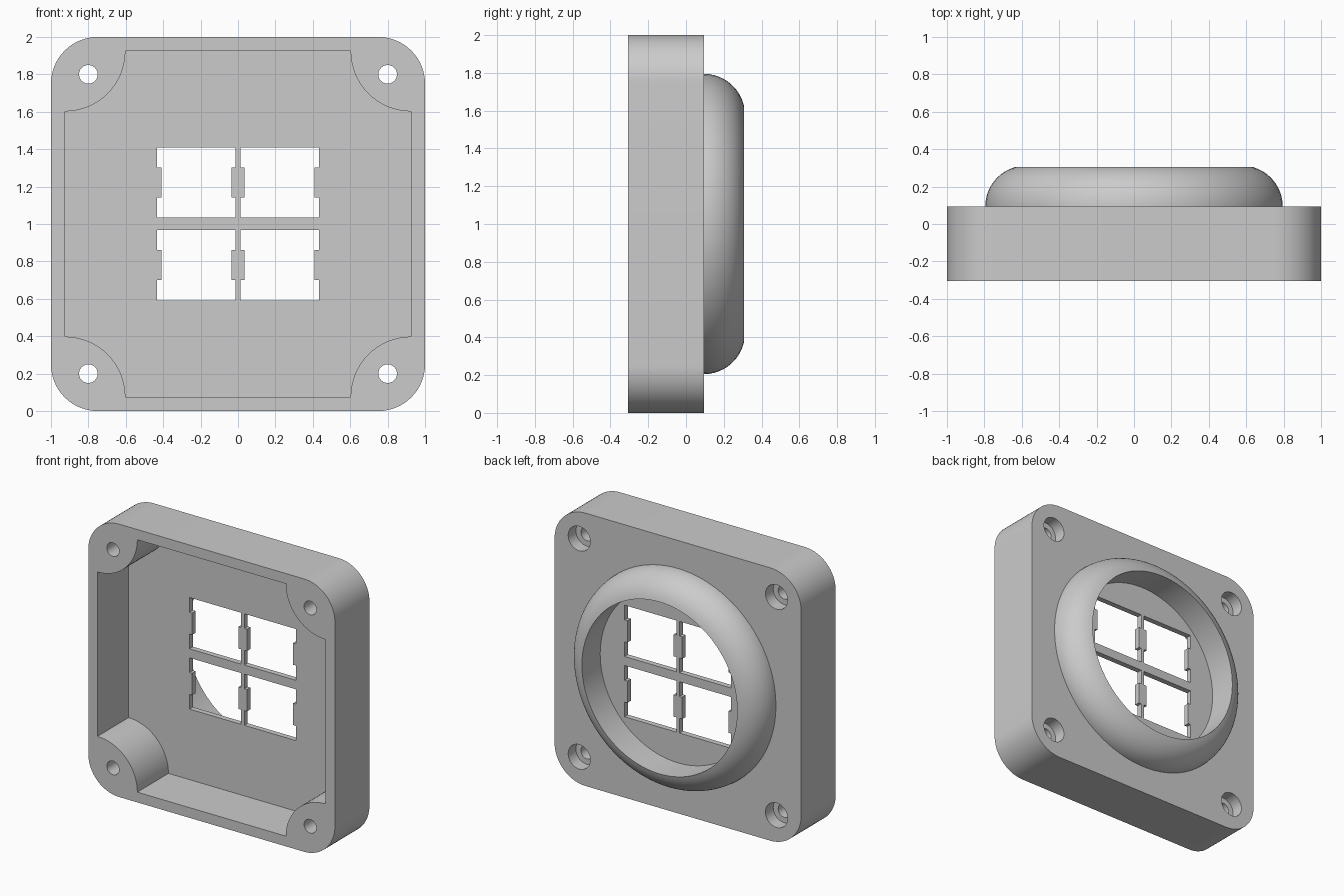
import bpy, bmesh
from math import sin, cos, radians

cube = bpy.data.objects.get("Cube")
if cube:
    bpy.data.objects.remove(cube, do_unlink=True)

FRONT, BACK, TOP = -0.306, 0.094, 0.306   # depths along y
PLATE = 0.04                              # thickness of the back plate
MID = 1.0                                 # height of the centre

grey = bpy.data.materials.new("grey plastic")
grey.use_nodes = True
grey.diffuse_color = (0.6, 0.6, 0.6, 1)
grey.node_tree.nodes["Principled BSDF"].inputs["Base Color"].default_value = (0.6, 0.6, 0.6, 1)


def arc(cx, cz, r, start, end, steps):
    angles = [radians(start + (end - start) * i / steps) for i in range(steps + 1)]
    return [(cx + r * cos(a), cz + r * sin(a)) for a in angles]


def finish(name, bm):
    bmesh.ops.recalc_face_normals(bm, faces=bm.faces)
    mesh = bpy.data.meshes.new(name)
    bm.to_mesh(mesh)
    bm.free()
    mesh.materials.append(grey)
    obj = bpy.data.objects.new(name, mesh)
    bpy.context.collection.objects.link(obj)
    return obj


def prism(name, outline, y0, y1):
    """Extrude an x-z outline, measured from the centre, along y."""
    bm = bmesh.new()
    face = bm.faces.new([bm.verts.new((x, y0, z + MID)) for x, z in outline])
    new = bmesh.ops.extrude_face_region(bm, geom=[face])["geom"]
    moved = [v for v in new if isinstance(v, bmesh.types.BMVert)]
    bmesh.ops.translate(bm, verts=moved, vec=(0, y1 - y0, 0))
    return finish(name, bm)


def smooth(obj):
    bpy.ops.object.select_all(action='DESELECT')
    obj.select_set(True)
    bpy.context.view_layer.objects.active = obj
    bpy.ops.object.shade_smooth_by_angle(angle=radians(30))


corners = [(1, 1, 0), (-1, 1, 90), (-1, -1, 180), (1, -1, 270)]

# Rounded square housing
outline = []
for sx, sz, a in corners:
    outline += arc(sx * 0.75, sz * 0.75, 0.25, a, a + 90, 16)
housing = prism("housing", outline, FRONT, BACK)

# Front cavity, leaving a round screw boss in each corner
outline = []
for sx, sz, a in corners:
    outline += arc(sx * 0.925, sz * 0.925, 0.323, a + 270, a + 180, 16)
cutters = [prism("cavity_cutter", outline, FRONT - 0.1, BACK - PLATE)]

# Screw holes, counterbored from the back
for sx, sz, a in corners:
    x, z = sx * 0.8, sz * 0.8
    cutters.append(prism("hole_cutter", arc(x, z, 0.05, 0, 345, 23), FRONT - 0.1, BACK + 0.1))
    cutters.append(prism("counterbore_cutter", arc(x, z, 0.09, 0, 348, 29), BACK - 0.09, BACK + 0.1))

# Four windows with a shallow tab on each side
for sx in (-1, 1):
    for cz in (-0.22, 0.222):
        x0, x1, tab, h, t = 0.013, 0.432, 0.022, 0.188, 0.08
        side = [(x0, -h), (x1, -h), (x1, -t), (x1 - tab, -t), (x1 - tab, t), (x1, t),
                (x1, h), (x0, h), (x0, t), (x0 + tab, t), (x0 + tab, -t), (x0, -t)]
        cutters.append(prism("window_cutter", [(sx * x, z + cz) for x, z in side],
                             BACK - 0.1, BACK + 0.1))

bpy.context.view_layer.objects.active = housing
for cutter in cutters:
    mod = housing.modifiers.new("cut", 'BOOLEAN')
    mod.operation = 'DIFFERENCE'
    mod.solver = 'EXACT'
    mod.object = cutter
    bpy.ops.object.modifier_apply(modifier=mod.name)
    bpy.data.objects.remove(cutter, do_unlink=True)
smooth(housing)

# Rounded collar on the back: straight inside, curved outside
profile = [(0.63, BACK - 0.01), (0.63, TOP)]
profile += arc(0.577, BACK, 0.218, 75.9, 0, 16)[1:] + [(0.795, BACK - 0.01)]
SEGMENTS = 96
bm = bmesh.new()
rings = []
for i in range(SEGMENTS):
    a = radians(360 * i / SEGMENTS)
    rings.append([bm.verts.new((r * cos(a), y, MID + r * sin(a))) for r, y in profile])
for i in range(SEGMENTS):
    here, following = rings[i - 1], rings[i]
    for j in range(len(profile)):
        bm.faces.new((here[j - 1], here[j], following[j], following[j - 1]))
smooth(finish("collar", bm))
